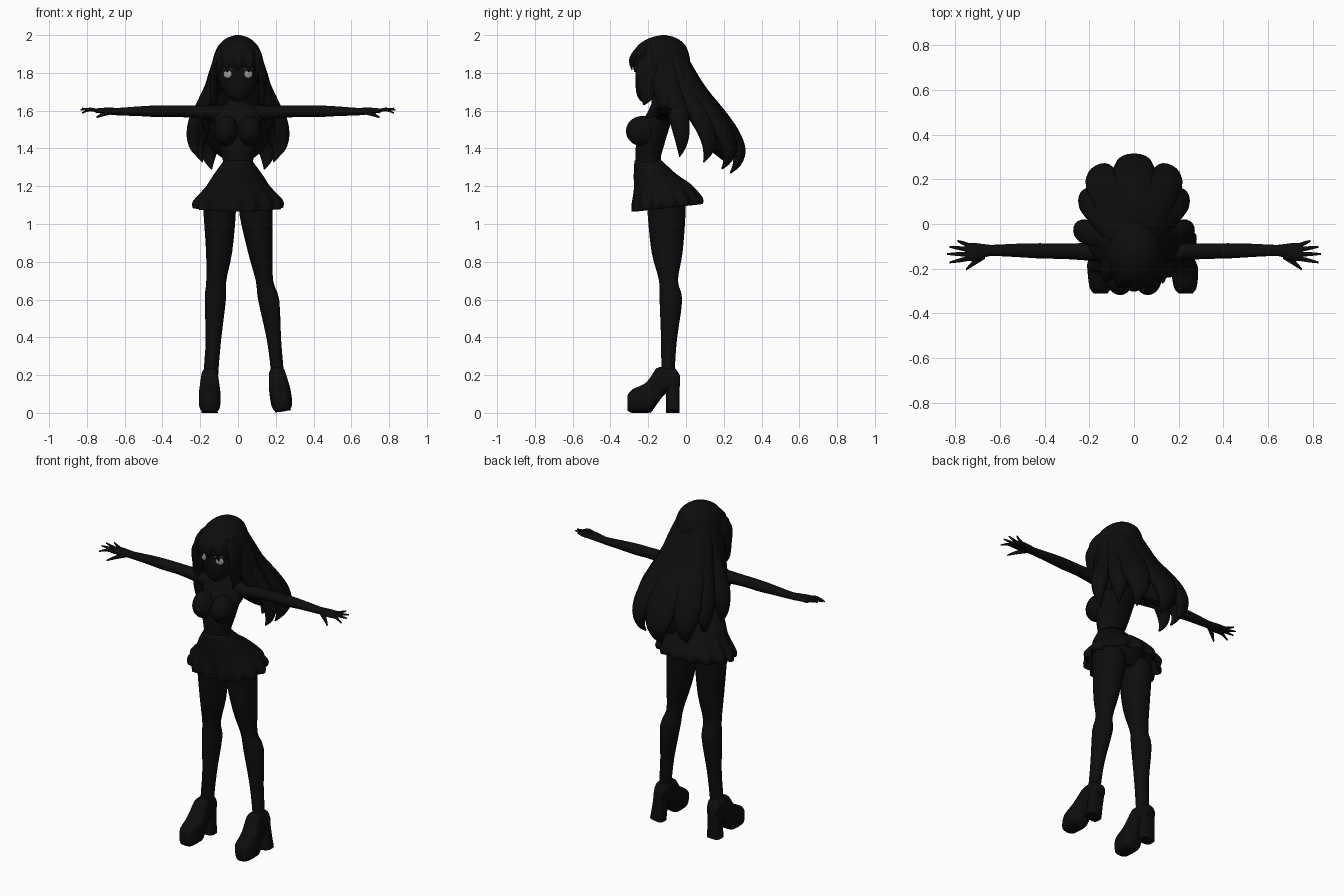
import bpy, bmesh, math
from mathutils import Vector, Matrix


def material(name, rgb):
    m = bpy.data.materials.new(name)
    m.diffuse_color = (*rgb, 1)
    return m


BLACK = material("near_black", (0.004, 0.004, 0.004))
GREY = material("eye_grey", (0.33, 0.33, 0.33))
WHITE = material("lid_white", (0.75, 0.75, 0.75))
X, Y, Z = Vector((1, 0, 0)), Vector((0, 1, 0)), Vector((0, 0, 1))


def finish(name, bm, mat, angle=50):
    bmesh.ops.recalc_face_normals(bm, faces=bm.faces)
    me = bpy.data.meshes.new(name)
    bm.to_mesh(me)
    bm.free()
    me.materials.append(mat)
    ob = bpy.data.objects.new(name, me)
    bpy.context.collection.objects.link(ob)
    bpy.ops.object.select_all(action='DESELECT')
    ob.select_set(True)
    bpy.context.view_layer.objects.active = ob
    bpy.ops.object.shade_smooth_by_angle(angle=math.radians(angle))
    return ob


def resample(secs, k=3):
    """Smooth a list of sections (x, y, z, half width, half depth)."""
    out = []
    for i in range(len(secs) - 1):
        p1, p2 = secs[i], secs[i + 1]
        p0, p3 = secs[max(i - 1, 0)], secs[min(i + 2, len(secs) - 1)]
        for s in range(k):
            t = s / k
            out.append([0.5 * (2 * b + (c - a) * t + (2 * a - 5 * b + 4 * c - d) * t * t
                               + (3 * b - a - 3 * c + d) * t ** 3)
                        for a, b, c, d in zip(p0, p1, p2, p3)])
    return out + [list(secs[-1])]


def loft(name, secs, u=X, v=Y, n=20, power=1.0, cap=True, follow=False):
    """Skin elliptical sections; with follow, the depth axis turns with the path."""
    secs = resample(secs)
    bm, rings = bmesh.new(), []
    pts = [Vector(s[:3]) for s in secs]
    for i, s in enumerate(secs):
        w = v
        if follow:
            tan = pts[min(i + 1, len(pts) - 1)] - pts[max(i - 1, 0)]
            w = tan.cross(u).normalized()
        ring = []
        for j in range(n):
            c, d = math.cos(2 * math.pi * j / n), math.sin(2 * math.pi * j / n)
            c = math.copysign(abs(c) ** power, c)
            d = math.copysign(abs(d) ** power, d)
            ring.append(bm.verts.new(pts[i] + u * c * max(s[3], .001) + w * d * max(s[4], .001)))
        rings.append(ring)
    for a, b in zip(rings, rings[1:]):
        for j in range(n):
            bm.faces.new((a[j], a[(j + 1) % n], b[(j + 1) % n], b[j]))
    if cap:
        bm.faces.new(rings[0])
        bm.faces.new(rings[-1])
    return finish(name, bm, BLACK)


def ball(name, loc, scale, mat, turn=0.0, roll=0.0):
    bm = bmesh.new()
    bmesh.ops.create_uvsphere(bm, u_segments=24, v_segments=14, radius=1)
    bm.transform(Matrix.Translation(loc) @ Matrix.Rotation(turn, 4, 'Z')
                 @ Matrix.Rotation(roll, 4, 'Y') @ Matrix.Diagonal((*scale, 1)))
    return finish(name, bm, mat)


# torso and neck
loft("torso", [(0, -.11, 1.07, .13, .07), (0, -.11, 1.18, .15, .11), (0, -.17, 1.26, .12, .095),
               (0, -.2, 1.33, .08, .067), (0, -.19, 1.42, .1, .075), (0, -.165, 1.52, .12, .08),
               (0, -.14, 1.58, .125, .07), (0, -.135, 1.62, .1, .055), (0, -.14, 1.65, .05, .042),
               (0, -.15, 1.74, .038, .038)], n=28)

# head
loft("head", [(0, -.22, 1.648, .015, .015), (0, -.205, 1.67, .05, .05), (0, -.185, 1.71, .085, .08),
              (0, -.172, 1.77, .105, .096), (0, -.165, 1.85, .115, .1)], n=28)

# pleated skirt with a rippled hem
bm, rings = bmesh.new(), []
N = 112
for cy, z, a, b, rip in resample([(-.2, 1.335, .075, .073, 0), (-.165, 1.26, .13, .112, .002),
                                  (-.125, 1.2, .168, .15, .008), (-.1, 1.125, .228, .18, .05),
                                  (-.1, 1.085, .225, .178, .07)]):
    ring = []
    for j in range(N):
        t = 2 * math.pi * j / N
        k = 1 + rip * math.sin(14 * t)
        drop = (1.335 - z) / .25
        ring.append(bm.verts.new((a * k * math.cos(t), cy + b * k * math.sin(t),
                                  z + drop * .02 * math.sin(t))))
    rings.append(ring)
for a, b in zip(rings, rings[1:]):
    for j in range(N):
        bm.faces.new((a[j], a[(j + 1) % N], b[(j + 1) % N], b[j]))
skirt = finish("skirt", bm, BLACK)
skirt.modifiers.new("cloth", 'SOLIDIFY').thickness = .006

# legs: height, depth centre, depth; then sideways centre and width per side
leg_z = [(1.12, -.105, .1), (1.05, -.103, .1), (.85, -.1, .082), (.7, -.093, .05),
         (.6, -.08, .06), (.39, -.09, .042), (.23, -.095, .036), (.14, -.095, .036)]
leg_x = {"right": [(-.1, .085), (-.097, .085), (-.1, .069), (-.115, .053), (-.12, .056),
                   (-.13, .041), (-.142, .039), (-.145, .038)],
         "left": [(.1, .085), (.095, .087), (.118, .065), (.14, .046), (.162, .056),
                  (.19, .038), (.207, .034), (.21, .034)]}
# platform shoe sections: depth, bottom, top, half width
shoe = [(-.31, .012, .085, .03), (-.285, .0, .115, .048), (-.22, .0, .145, .057),
        (-.185, .004, .185, .055), (-.155, .045, .23, .048), (-.11, .1, .235, .045),
        (-.06, .13, .23, .043), (-.032, .14, .19, .03)]
for side, foot, tilt in (("right", -.15, 0), ("left", .238, -.15)):
    loft(side + "_leg", [(cx, cy, z, a, b) for (z, cy, b), (cx, a) in zip(leg_z, leg_x[side])])
    upper = loft(side + "_shoe", [(0, y, (lo + hi) / 2, w, (hi - lo) / 2) for y, lo, hi, w in shoe],
                 X, Z, n=28, power=.6)
    heel = loft(side + "_heel", [(0, -.07, 0, .043, .036), (0, -.07, .08, .04, .035),
                                 (0, -.07, .17, .04, .036)], power=.6)
    for ob in (upper, heel):
        ob.data.transform(Matrix.Translation((foot, 0, .008 if tilt else 0))
                          @ Matrix.Rotation(tilt, 4, 'Y'))

for s, side in ((-1, "right"), (1, "left")):
    # bust
    ball(side + "_bust", (s * .062, -.232, 1.492), (.064, .086, .08), BLACK)
    # arm and palm
    arm = [(.08, -.125, 1.585, .05, .045), (.16, -.125, 1.59, .042, .038), (.3, -.122, 1.597, .035, .031),
           (.42, -.12, 1.597, .034, .031), (.52, -.118, 1.597, .03, .026), (.63, -.118, 1.595, .025, .02),
           (.67, -.12, 1.597, .03, .019), (.72, -.125, 1.6, .041, .015), (.755, -.125, 1.6, .035, .011)]
    loft(side + "_arm", [(s * x, y, z, a, b) for x, y, z, a, b in arm], Y, Z)
    # fingers and thumb
    for k, (y0, x1, y1, z1) in enumerate([(-.153, .825, -.172, 1.588), (-.135, .835, -.134, 1.605),
                                          (-.115, .825, -.102, 1.612), (-.097, .79, -.075, 1.615)]):
        loft(f"{side}_finger_{k + 1}", [(s * .735, y0, 1.6, .011, .01),
             (s * (.735 + x1) / 2, (y0 + y1) / 2, 1.605, .009, .008), (s * x1, y1, z1, .004, .004)],
             Y, Z, n=10)
    loft(side + "_thumb", [(s * .665, -.135, 1.595, .02, .014), (s * .715, -.172, 1.58, .014, .011),
                           (s * .75, -.202, 1.565, .005, .005)], Y, Z, n=10)
    # eyes and pale lid lines
    ball(side + "_eye", (s * .055, -.256, 1.793), (.024, .007, .021), GREY, turn=s * .35)
    ball(side + "_lid", (s * .053, -.262, 1.822), (.028, .004, .0035), WHITE, s * .35, -s * .12)
    # locks framing the face
    loft(side + "_face_lock", [(s * .09, -.2, 1.92, .03, .02), (s * .125, -.2, 1.83, .065, .02),
         (s * .128, -.2, 1.74, .055, .02), (s * .13, -.205, 1.67, .035, .016),
         (s * .12, -.222, 1.63, .004, .003)], Y, n=14, follow=True)
    # locks resting behind the shoulder
    loft(side + "_shoulder_lock", [(s * .08, -.1, 1.92, .05, .03), (s * .12, -.11, 1.8, .08, .03),
         (s * .15, -.09, 1.68, .075, .035), (s * .18, -.06, 1.57, .055, .035),
         (s * .15, -.02, 1.48, .005, .005)], Y, n=14, follow=True)

# hair cap
loft("hair_cap", [(0, -.12, 2.0, .012, .012), (0, -.122, 1.985, .058, .07), (0, -.128, 1.95, .1, .122),
                  (0, -.135, 1.9, .125, .15), (0, -.136, 1.86, .134, .158), (0, -.135, 1.832, .136, .156)],
     n=32)

# fringe
for k, x in enumerate((-.1, -.055, 0, .055, .1)):
    y = -.29 + 5 * x * x
    loft(f"fringe_{k + 1}", [(x * .5, -.17, 1.968, .02, .012), (x * .85, y + .03, 1.915, .03, .014),
         (x, y, 1.865, .028, .012), (x * 1.05, y + .005, 1.815 - abs(x) * .2, .004, .003)],
         X, n=12, follow=True)

# hair mass behind the head
loft("hair_back", [(0, -.08, 1.92, .1, .08), (0, -.045, 1.8, .135, .085), (0, .01, 1.7, .15, .085),
                   (0, .08, 1.6, .165, .09), (0, .14, 1.5, .18, .09), (0, .19, 1.4, .14, .07),
                   (0, .22, 1.34, .07, .03)], n=28)

# fanned long locks: height, reach to the back, reach to the side, half width, half depth
fan = [(1.93, .06, .06, .05, .04), (1.8, .125, .105, .075, .045), (1.69, .195, .135, .085, .045),
       (1.58, .285, .18, .09, .045), (1.48, .36, .225, .085, .042), (1.39, .4, .24, .065, .036),
       (1.32, .39, .235, .035, .022), (1.27, .355, .215, .004, .004)]
for k, deg in enumerate((-76, -53, -29, 0, 29, 53, 76)):
    t = math.radians(deg)
    sx = math.copysign(abs(math.sin(t)) ** .6, t)
    c = math.cos(t)
    lift = .42 + .58 * (.76 + .24 * c * c)      # side locks are shorter
    width = .62 + .5 * c ** 4
    u = Vector((math.cos(t), -math.sin(t), 0))
    loft(f"long_lock_{k + 1}", [(rs * sx, -.12 + rb * c, 1.93 - (1.93 - z) * lift, w * width, d)
                                for z, rb, rs, w, d in fan], u, n=16, follow=True)
